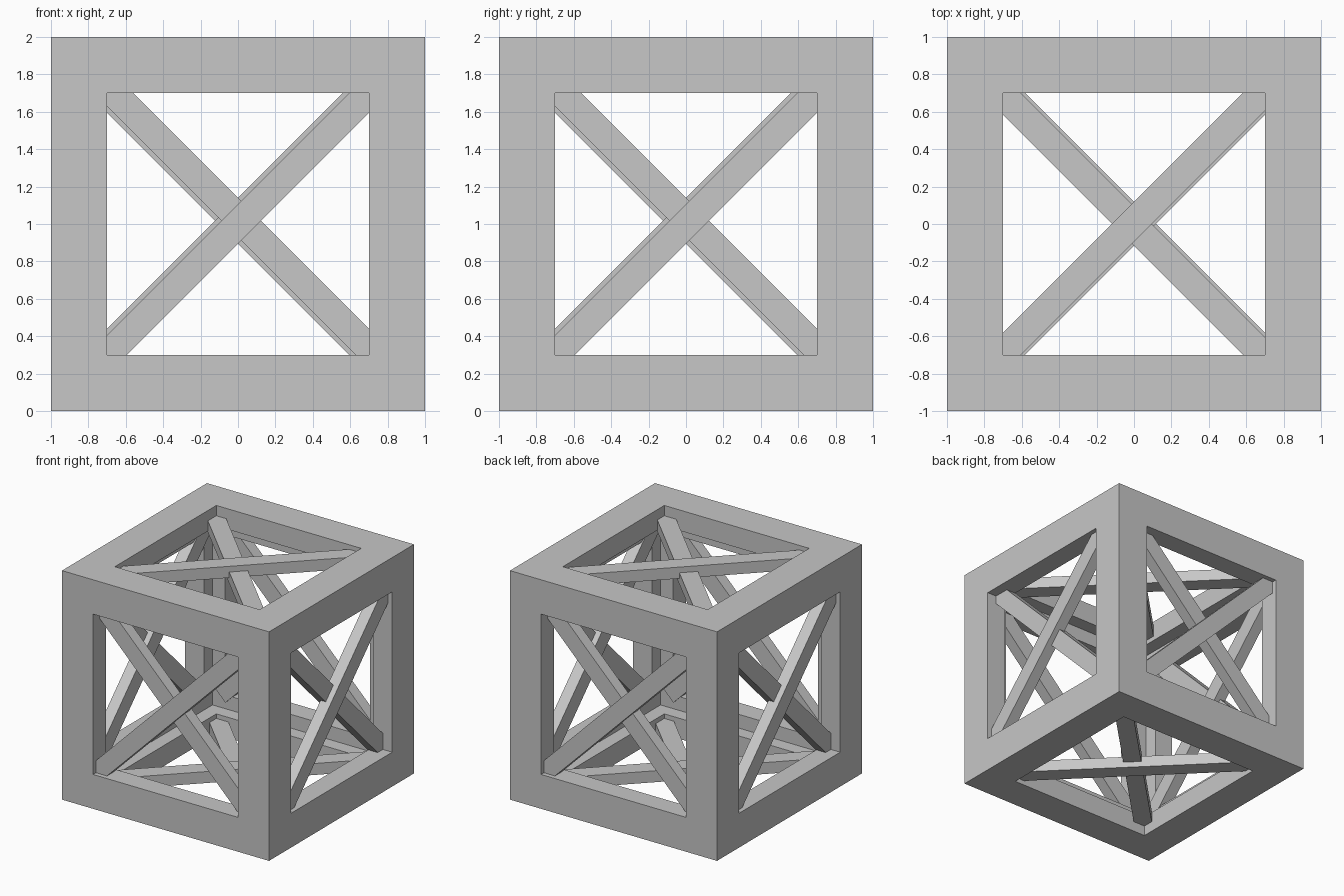
import bpy, bmesh
from math import pi
from mathutils import Matrix, Vector

if "Cube" in bpy.data.objects:
    bpy.data.objects.remove(bpy.data.objects["Cube"], do_unlink=True)

grey = bpy.data.materials.new("plain_grey")
grey.use_nodes = True
colour = (0.57, 0.57, 0.57, 1)
grey.diffuse_color = colour
grey.node_tree.nodes["Principled BSDF"].inputs["Base Color"].default_value = colour

WALL = 0.18      # thickness of the frame plates
BORDER = 0.3     # width of the border round each window
CENTRE = Matrix.Translation((0, 0, 1))


def add_object(name, bm):
    mesh = bpy.data.meshes.new(name)
    bm.to_mesh(mesh)
    bm.free()
    mesh.materials.append(grey)
    obj = bpy.data.objects.new(name, mesh)
    bpy.context.collection.objects.link(obj)
    return obj


# Hollow cube frame: a window is inset in every side, then the shell is thickened
bm = bmesh.new()
bmesh.ops.create_cube(bm, size=2, matrix=CENTRE)
windows = bm.faces[:]
bmesh.ops.inset_individual(bm, faces=windows, thickness=BORDER, use_even_offset=True)
bmesh.ops.delete(bm, geom=windows, context='FACES')
frame = add_object("cube_frame", bm)
shell = frame.modifiers.new("plate_thickness", 'SOLIDIFY')
shell.thickness = WALL
shell.offset = -1
shell.use_even_offset = True
shell.use_quality_normals = True


def brace(name, side, tilt, recess, shift):
    """Diagonal bar in the front window, turned to its own side of the cube."""
    length, depth, width = 2.1, 0.1, 0.15
    place = Matrix.Translation((0, -1 + recess + depth / 2, shift))
    turn = Matrix.Rotation(tilt, 4, 'Y')
    size = Matrix.Diagonal(Vector((length, depth, width, 1)))
    bm = bmesh.new()
    bmesh.ops.create_cube(bm, size=1, matrix=CENTRE @ side @ place @ turn @ size)
    add_object(name, bm)


def brace_pair(label, side, outer_shift, inner_shift):
    brace(label + "_outer_brace", side, -pi / 4, 0.04, outer_shift)
    brace(label + "_inner_brace", side, pi / 4, 0.09, inner_shift)


# Crossed braces on the four upright sides
for i, label in enumerate(("front", "left", "back", "right")):
    brace_pair(label, Matrix.Rotation(i * pi / 2, 4, 'Z'), 0.0, 0.034)

# Crossed braces on the top and bottom
top = Matrix.Rotation(-pi / 2, 4, 'X')
brace_pair("top", top, 0.012, -0.01)
brace_pair("bottom", Matrix.Rotation(pi, 4, 'Y') @ top, 0.012, -0.01)
